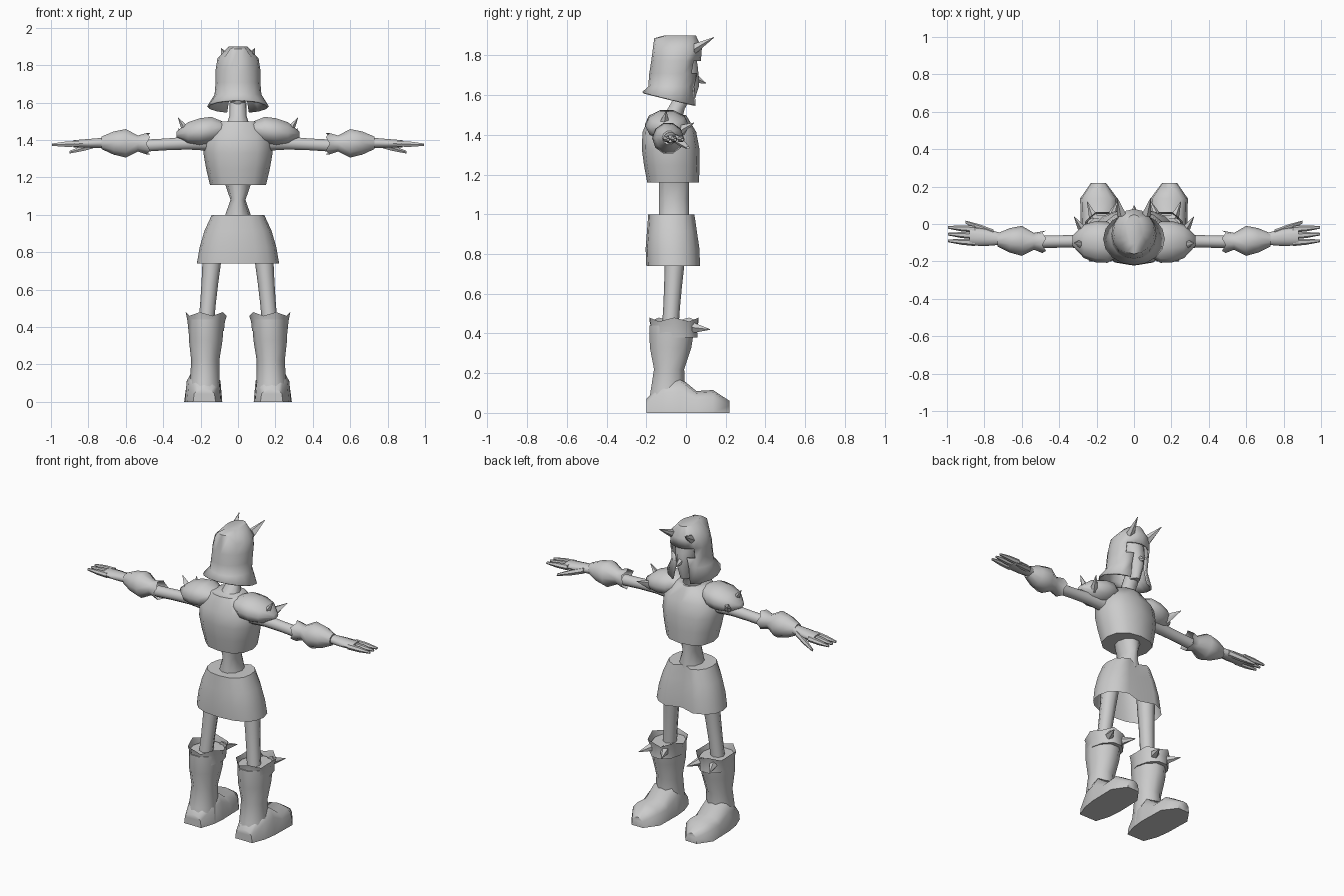
import bpy, bmesh, math
from mathutils import Vector

cube = bpy.data.objects.get("Cube")
if cube:
    bpy.data.objects.remove(cube, do_unlink=True)

colour = (0.6, 0.6, 0.6, 1)
grey = bpy.data.materials.new("plain grey")
grey.use_nodes = True
grey.diffuse_color = colour
grey.node_tree.nodes["Principled BSDF"].inputs["Base Color"].default_value = colour


def rounded(value, power):
    """Bulge a sine or cosine towards a square section."""
    return math.copysign(abs(value) ** power, value)


def loft(start, end, sizes, n=10, power=1, jag=0, hollow=False):
    """Evenly spaced sections from start to end; a size is a radius or a pair of radii.
    The first section may be left open (hollow) and zigzagged (jag)."""
    bm = bmesh.new()
    start, end = Vector(start), Vector(end)
    travel = end - start
    along = max(range(3), key=lambda k: abs(travel[k]))
    across, up = [k for k in range(3) if k != along]
    loops = []
    for step, size in enumerate(sizes):
        wide, tall = size if isinstance(size, tuple) else (size, size)
        centre = start.lerp(end, step / (len(sizes) - 1))
        loop = []
        for i in range(n):
            angle = math.tau * i / n
            co = centre.copy()
            co[across] += wide * rounded(math.cos(angle), power)
            co[up] += tall * rounded(math.sin(angle), power)
            if step == 0:
                co[along] += jag * (i % 2)
            loop.append(bm.verts.new(co))
        loops.append(loop)
    for low, high in zip(loops, loops[1:]):
        for i in range(n):
            j = (i + 1) % n
            bm.faces.new((low[i], low[j], high[j], high[i]))
    bm.faces.new(loops[-1])
    if not hollow:
        bm.faces.new(loops[0])
    return bm


def finish(name, bm, side=1):
    """Move the part to its side, fix its normals and make the object."""
    for v in bm.verts:
        v.co.x *= side
    bmesh.ops.recalc_face_normals(bm, faces=bm.faces)
    mesh = bpy.data.meshes.new(name)
    bm.to_mesh(mesh)
    bm.free()
    mesh.materials.append(grey)
    ob = bpy.data.objects.new(name, mesh)
    bpy.context.collection.objects.link(ob)
    bpy.ops.object.select_all(action='DESELECT')
    ob.select_set(True)
    bpy.context.view_layer.objects.active = ob
    bpy.ops.object.shade_smooth_by_angle(angle=math.radians(55))
    return ob


def spike(name, base, tip, side=1):
    finish(name, loft(base, tip, (.03, .002), n=5), side)


# Torso
finish("cuirass", loft((0, -.065, 1.16), (0, -.09, 1.5), (
    (.15, .13), (.17, .14), (.185, .145), (.18, .135), (.1, .09)), n=12, power=.85))
finish("waist", loft((0, -.06, .98), (0, -.06, 1.18), ((.075, .08), (.04, .08), (.075, .08))))
finish("neck", loft((0, -.09, 1.46), (0, -.01, 1.6), (.07, .045, .045)))

# Skirt, hollow below, with a fold between the thighs
skirt = loft((0, -.06, .74), (0, -.07, 1), (
    (.22, .14), (.205, .14), (.18, .13), (.14, .12)), n=16, power=.85, hollow=True)
for v in skirt.verts:
    if abs(v.co.x) < .03 and v.co.y > 0:
        v.co.y -= .04
finish("skirt", skirt)

# Face and nose
finish("face", loft((0, 0, 1.56), (0, -.03, 1.82), (
    (.03, .04), (.05, .08), (.07, .085), (.075, .08))))
spike("nose", (0, .04, 1.69), (0, .1, 1.66))

# Helmet: rim falls towards the front, crown peaks at the back, face opening is T-shaped
helmet = loft((0, -.08, 1.58), (0, -.03, 1.9), (
    (.165, .14), (.125, .12), (.12, .125), (.12, .125), (.11, .12), (.05, .08)),
    n=16, hollow=True)
for v in helmet.verts:
    if v.co.z < 1.6:
        v.co.z -= (v.co.y + .08) / 4
    elif v.co.z > 1.8 and v.co.y < -.13:
        v.co.z += .05
opening = []
for f in helmet.faces:
    c = f.calc_center_median()
    reach = .08 if c.z > 1.7 else .04
    if c.y > 0 and c.z < 1.77 and abs(c.x) < reach:
        opening.append(f)
bmesh.ops.delete(helmet, geom=opening, context='FACES')
finish("helmet", helmet).modifiers.new("thickness", 'SOLIDIFY').thickness = .01

for side, word in ((1, "left"), (-1, "right")):
    spike(word + "_horn", (.06, .04, 1.83), (.09, .14, 1.89), side)

    # Shoulder guard with two spikes
    finish(word + "_shoulder_guard", loft((.08, -.1, 1.46), (.33, -.09, 1.43), (
        (.07, .04), (.11, .075), (.11, .075), (.09, .06), (.025, .015))), side)
    spike(word + "_shoulder_spike_upper", (.27, -.11, 1.45), (.32, -.1, 1.52), side)
    spike(word + "_shoulder_spike_lower", (.27, -.03, 1.42), (.32, .04, 1.46), side)

    # Arm and flared gauntlet
    finish(word + "_arm", loft((.15, -.09, 1.39), (.5, -.095, 1.37), (.05, .036, .033, .034)), side)
    finish(word + "_gauntlet", loft((.47, -.095, 1.38), (.73, -.085, 1.385), (
        .06, .045, .08, .065, .035), jag=.02, hollow=True), side)

    # Hand
    finish(word + "_palm", loft((.7, -.08, 1.385), (.88, -.065, 1.38), (
        (.03, .03), (.045, .025), (.05, .02))), side)
    for i, finger in enumerate(("little", "middle", "index")):
        y = -.1 + .036 * i
        finish(word + "_" + finger + "_finger", loft(
            (.85, y, 1.38), (.995, y + .01, 1.375), (.018, .016, .007), n=6), side)
    finish(word + "_thumb", loft((.75, -.05, 1.38), (.9, .01, 1.335), (.02, .018, .008), n=6), side)

    # Leg
    finish(word + "_leg", loft((.13, -.05, .86), (.17, -.08, .42), (
        .055, .05, .045, .042, .042), n=8), side)

    # Boot, with the sole of the foot pressed flat
    finish(word + "_boot_shaft", loft((.18, -.1, 0), (.17, -.07, .44), (
        (.09, .1), (.08, .09), (.075, .08), (.09, .11), (.095, .12))), side)
    foot = loft((.18, -.2, 0), (.19, .22, 0), (
        (.06, .07), (.09, .16), (.1, .18), (.1, .11), (.1, .115), (.04, .06)), n=12, power=.7)
    for v in foot.verts:
        v.co.z = max(v.co.z, 0)
    finish(word + "_boot_foot", foot, side)

    # Jagged boot cuff and knee spikes
    finish(word + "_boot_cuff", loft((.17, -.06, .48), (.17, -.06, .38), (
        (.11, .13), (.1, .12), (.095, .125)), jag=-.02, hollow=True), side)
    for place, shift in (("inner", -.04), ("outer", .04)):
        spike(word + "_knee_spike_" + place, (.17 + shift, .03, .43),
              (.17 + 2 * shift, .12, .42), side)
